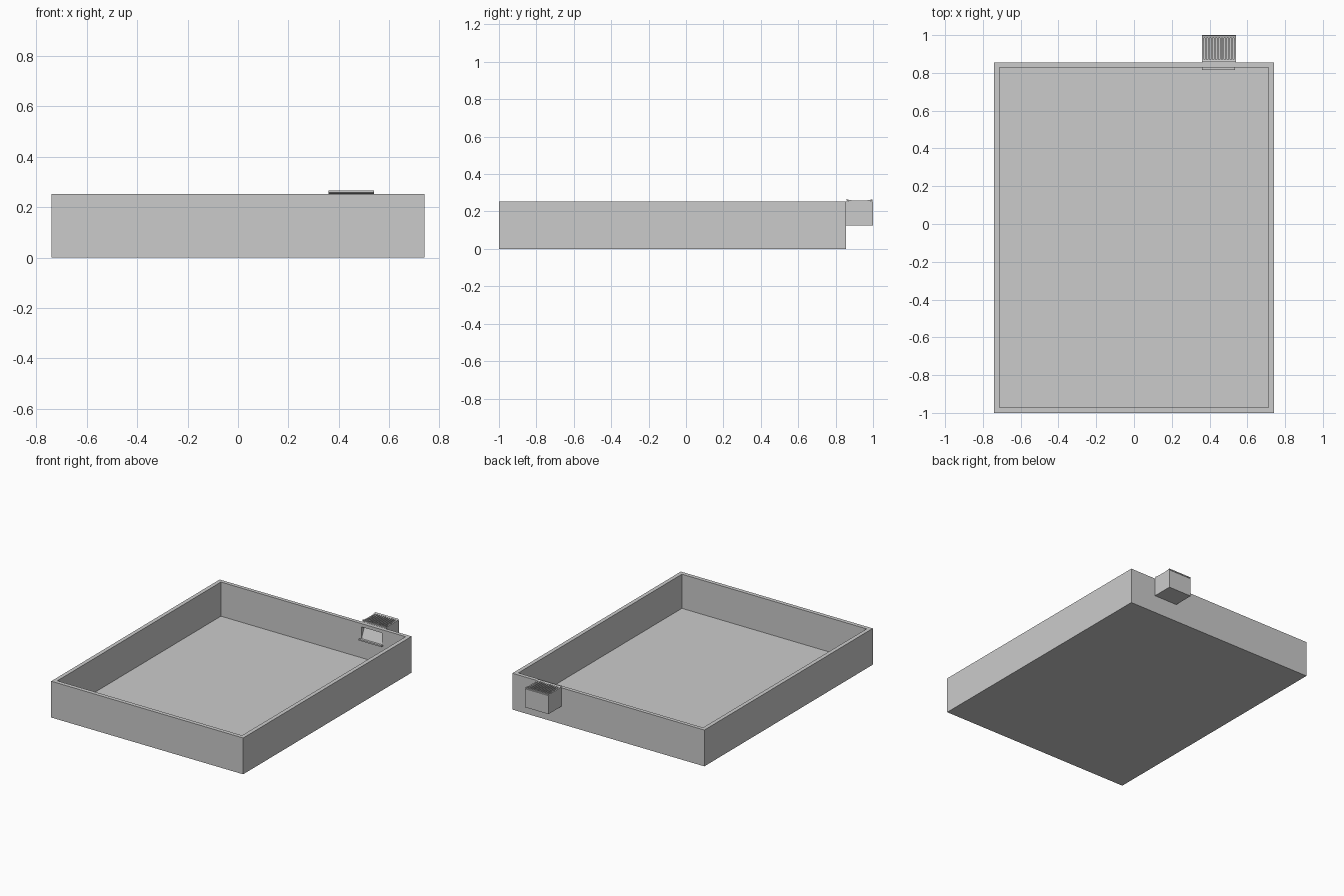
import bpy, bmesh

if "Cube" in bpy.data.objects:
    bpy.data.objects.remove(bpy.data.objects["Cube"])


def box(name, x0, x1, y0, y1, z0, z1):
    bm = bmesh.new()
    bmesh.ops.create_cube(bm, size=1)
    for v in bm.verts:
        v.co = (x1 if v.co.x > 0 else x0,
                y1 if v.co.y > 0 else y0,
                z1 if v.co.z > 0 else z0)
    return finish(name, bm)


def finish(name, bm):
    bmesh.ops.recalc_face_normals(bm, faces=bm.faces)
    me = bpy.data.meshes.new(name)
    bm.to_mesh(me)
    bm.free()
    ob = bpy.data.objects.new(name, me)
    bpy.context.collection.objects.link(ob)
    return ob


def extrude_x(bm, profile, x0, x1):
    """Closed (y, z) profile swept between two x positions."""
    face = bm.faces.new([bm.verts.new((x0, y, z)) for y, z in profile])
    ext = bmesh.ops.extrude_face_region(bm, geom=[face])
    for v in ext["geom"]:
        if isinstance(v, bmesh.types.BMVert):
            v.co.x = x1


def cut(ob, cutter):
    mod = ob.modifiers.new("cut", "BOOLEAN")
    mod.operation = "DIFFERENCE"
    mod.solver = "EXACT"
    mod.object = cutter
    cutter.hide_render = True
    cutter.hide_set(True)


# Open basin with a mouth through the back wall
basin = box("basin", -0.74, 0.74, -1.0, 0.855, 0.0, 0.253)
cut(basin, box("basin_cutter", -0.712, 0.712, -0.972, 0.829, 0.015, 0.4))
cut(basin, box("mouth_cutter", 0.37, 0.53, 0.80, 0.90, 0.148, 0.23))

# Hollow overflow box hung on the back wall
skimmer = box("skimmer_box", 0.36, 0.54, 0.855, 1.0, 0.125, 0.254)
cut(skimmer, box("skimmer_cutter", 0.37, 0.53, 0.867, 0.99, 0.14, 0.4))
cut(skimmer, box("inlet_cutter", 0.37, 0.53, 0.80, 0.90, 0.148, 0.23))

# Ledge and leaning flap at the mouth
box("mouth_ledge", 0.36, 0.536, 0.815, 0.831, 0.138, 0.148)
bm = bmesh.new()
extrude_x(bm, [(0.831, 0.148), (0.837, 0.148), (0.872, 0.225), (0.866, 0.227)], 0.371, 0.529)
finish("weir_flap", bm)


# Dished grille over the box: curved slats, side rails and end bars
def lid_z(y):
    return 0.259 + 0.007 * abs((y - 0.928) / 0.07) ** 4


def strip(y0, y1, n):
    ys = [y0 + (y1 - y0) * i / n for i in range(n + 1)]
    return [(y, lid_z(y)) for y in ys] + [(y, lid_z(y) - 0.008) for y in reversed(ys)]


bm = bmesh.new()
full = strip(0.858, 0.998, 14)
for x in (0.36, 0.53):
    extrude_x(bm, full, x, x + 0.01)
for y0, y1 in ((0.858, 0.871), (0.985, 0.998)):
    extrude_x(bm, strip(y0, y1, 3), 0.37, 0.53)
for i in range(10):
    x = 0.376 + i * 0.0156
    extrude_x(bm, strip(0.871, 0.985, 12), x, x + 0.008)
finish("grille_lid", bm)
